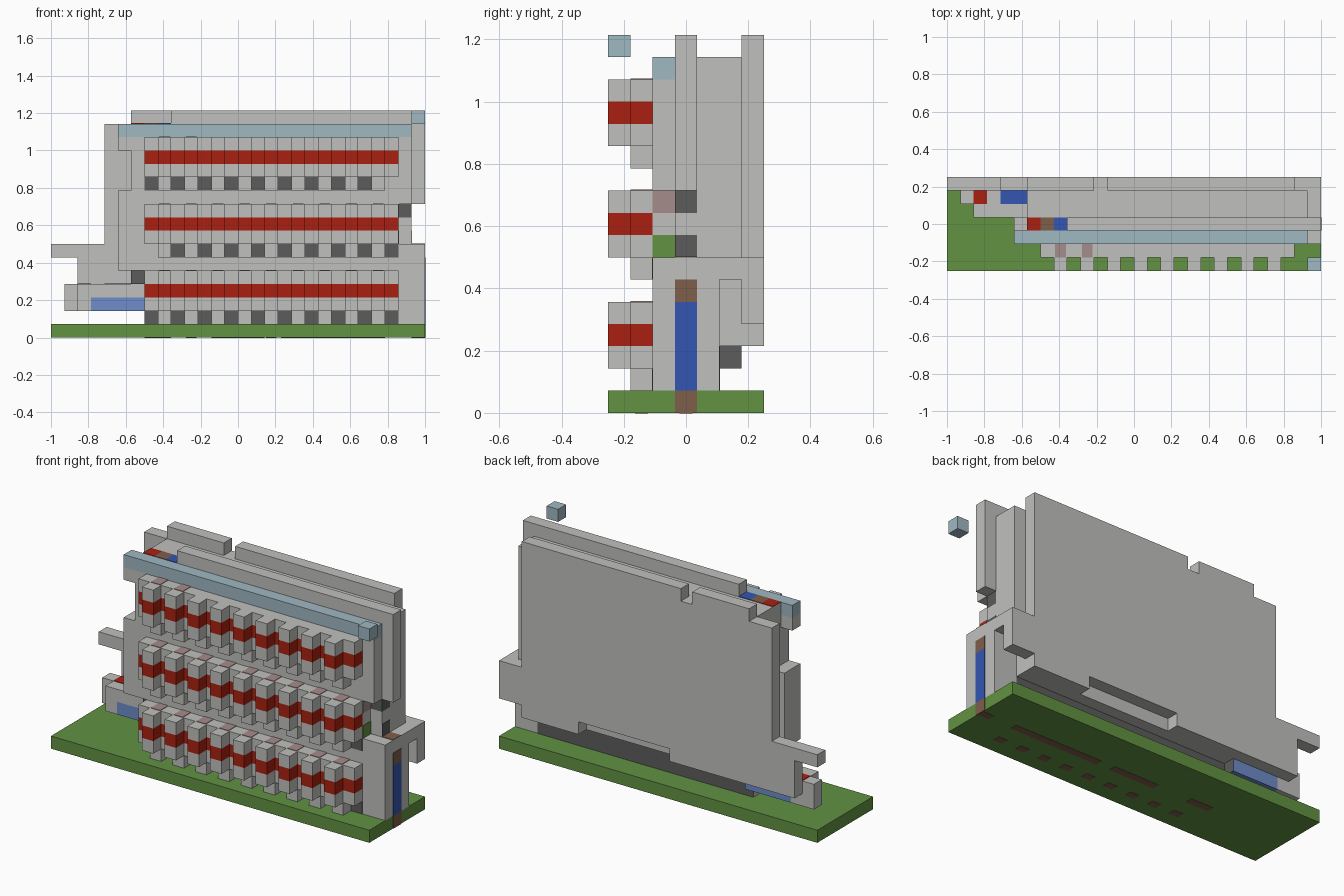
import bpy
import bmesh
from mathutils import Vector

cube = bpy.data.objects.get("Cube")
if cube:
    bpy.data.objects.remove(cube, do_unlink=True)

U = 1 / 14                       # one block
ORIGIN = Vector((-1, -0.25, 0))
T = 0.04                         # plate thickness in blocks


def srgb(r, g, b):
    return tuple((c / 255 / 12.92) if c < 10 else ((c / 255 + 0.055) / 1.055) ** 2.4
                 for c in (r, g, b)) + (1,)


def material(name, *rgb):
    m = bpy.data.materials.new(name)
    m.use_nodes = True
    m.diffuse_color = srgb(*rgb)
    bsdf = m.node_tree.nodes["Principled BSDF"]
    bsdf.inputs["Base Color"].default_value = m.diffuse_color
    bsdf.inputs["Roughness"].default_value = 0.9
    return m


GREY = material("light grey", 192, 192, 190)
DARK = material("dark grey", 92, 92, 92)
GREEN = material("grass green", 98, 146, 66)
RED = material("brick red", 170, 32, 16)
BLUE = material("blue", 52, 86, 178)
BROWN = material("brown", 126, 94, 74)
SKY = material("pale blue", 160, 184, 194)
SLATE = material("soft blue", 110, 140, 202)
PINK = material("dusty pink", 165, 140, 138)


def blocks(name, mat, *boxes):
    """One object from boxes given as x, y, z block ranges."""
    bm = bmesh.new()
    for xs, ys, zs in boxes:
        lo, hi = (Vector(p) for p in zip(xs, ys, zs))
        verts = bmesh.ops.create_cube(bm, size=1)["verts"]
        for v in verts:
            v.co = ORIGIN + U * ((lo + hi) / 2 + Vector(a * b for a, b in zip(v.co, hi - lo)))
    mesh = bpy.data.meshes.new(name)
    bm.to_mesh(mesh)
    bm.free()
    mesh.materials.append(mat)
    ob = bpy.data.objects.new(name, mesh)
    bpy.context.collection.objects.link(ob)
    return ob


def top(x0, x1, y, z):
    return (x0, x1), (y, y + 1), (z, z + T)


def end(x, y, z0, z1):
    return (x, x + T), (y, y + 1), (z0, z1)


# Ground slab
blocks("ground", GREEN, ((0, 28), (0, 7), (0, 1)))

# Back wall with stepped outline, side arms and a notch in the parapet
back = (6, 7)
blocks("back_wall", GREY,
       ((4, 26), back, (7, 16)), ((0, 28), back, (6, 7)),
       ((2, 28), back, (4, 6)), ((2, 13), back, (3, 4)), ((21, 26), back, (3, 4)),
       ((6, 11), back, (16, 17)), ((12, 26), back, (16, 17)))

# Main body behind the facade
blocks("body", GREY,
       ((7, 26), (3, 5), (1, 7)), ((7, 26), (5, 6), (3, 7)),
       ((6, 27), (4, 6), (7, 16)), ((6, 27), (3, 4), (7, 9)),
       ((6, 26), (3, 4), (9, 10)), ((6, 27), (3, 4), (10, 16)),
       ((6, 7), (3, 6), (5, 7)), ((5, 6), (3, 4), (5, 11)))
blocks("roof_ridge", GREY, ((9, 28), (3, 4), (16, 17)))
blocks("hanging_pillar", GREY, ((27, 28), (3, 4), (10, 16)))

# Facade wall, its left edge stepping with height
front = (2, 3)
blocks("front_wall", GREY,
       ((7, 26), front, (1, 5)), ((5, 26), front, (5, 10)), ((5, 27), front, (10, 11)),
       ((6, 27), front, (11, 14)), ((5, 27), front, (14, 15)))
blocks("cornice", SKY, ((5, 27), front, (15, 16)))
blocks("floating_block", SKY, ((27, 28), (0, 1), (16, 17)))

# Gate on the left end
blocks("gate", GREY, ((26, 28), (2, 5), (1, 7)), ((26, 28), (5, 6), (6, 7)))

# Low arm on the right end
blocks("low_arm", GREY, ((1, 3), (5, 6), (2, 4)), ((3, 7), (5, 6), (3, 4)),
       ((2, 3), (4, 5), (2, 4)), ((3, 7), (4, 5), (3, 4)))
blocks("low_arm_panel", SLATE, ((3, 7), (4, 6), (2, 3)))

# Three balcony tiers with projecting teeth and brackets
teeth = range(8, 25, 2)
for n, (z, d0, d1) in enumerate(((2, 7, 26), (7, 9, 26), (12, 7, 24))):
    tier = f"tier_{n + 1}"
    for part, mat, k in (("lower", GREY, z), ("band", RED, z + 1), ("upper", GREY, z + 2)):
        zs = (k, k + 1)
        blocks(f"{tier}_{part}", mat, ((7, 26), (1, 2), zs),
               *[((i, i + 1), (0, 1), zs) for i in teeth])
    blocks(f"{tier}_brackets", GREY, *[((i, i + 1), (1, 2), (z - 1, z)) for i in teeth])
    blocks(f"{tier}_openings", DARK,
           *[((i, i + 1), (2 - T, 2), (z - 1, z)) for i in range(d0, d1, 2)])
    spots = teeth if n < 2 else (8, 10)
    blocks(f"{tier}_spots", PINK, *[top(i + .1, i + .9, 1, z + 3) for i in spots])

# Dark recesses
blocks("recesses", DARK, ((26, 27), (3, 4), (9, 10)), ((6, 7), (3, 4), (4, 5)),
       end(27, 3, 7, 8), end(7, 5, 2, 3), ((7, 26), (5, 5 + T), (1, 3)))

# Painted patches on roof, arm, gate and wall ends
blocks("red_patches", RED, top(6, 7, 3, 16), top(2, 3, 5, 4))
blocks("blue_patches", BLUE, top(8, 9, 3, 16), top(4, 6, 5, 4),
       top(26, 27, 3, 7), end(28, 3, 1, 5))
blocks("brown_patches", BROWN, top(7, 8, 3, 16), top(27, 28, 3, 7),
       end(28, 3, 5, 6), end(28, 3, 0, 1))
blocks("green_patch", GREEN, end(26, 2, 7, 8))
blocks("pink_patch", PINK, end(26, 2, 9, 10))

# Brown footprints under the slab
runs = ((7, 9), (12, 16), (17.2, 25), (27, 28))
blocks("footprints", BROWN,
       *[((a, b), (3.2, 3.8), (-T / 2, 0)) for a, b in runs],
       *[((i + .1, i + .9), (1.2, 1.8), (-T / 2, 0)) for i in teeth])
